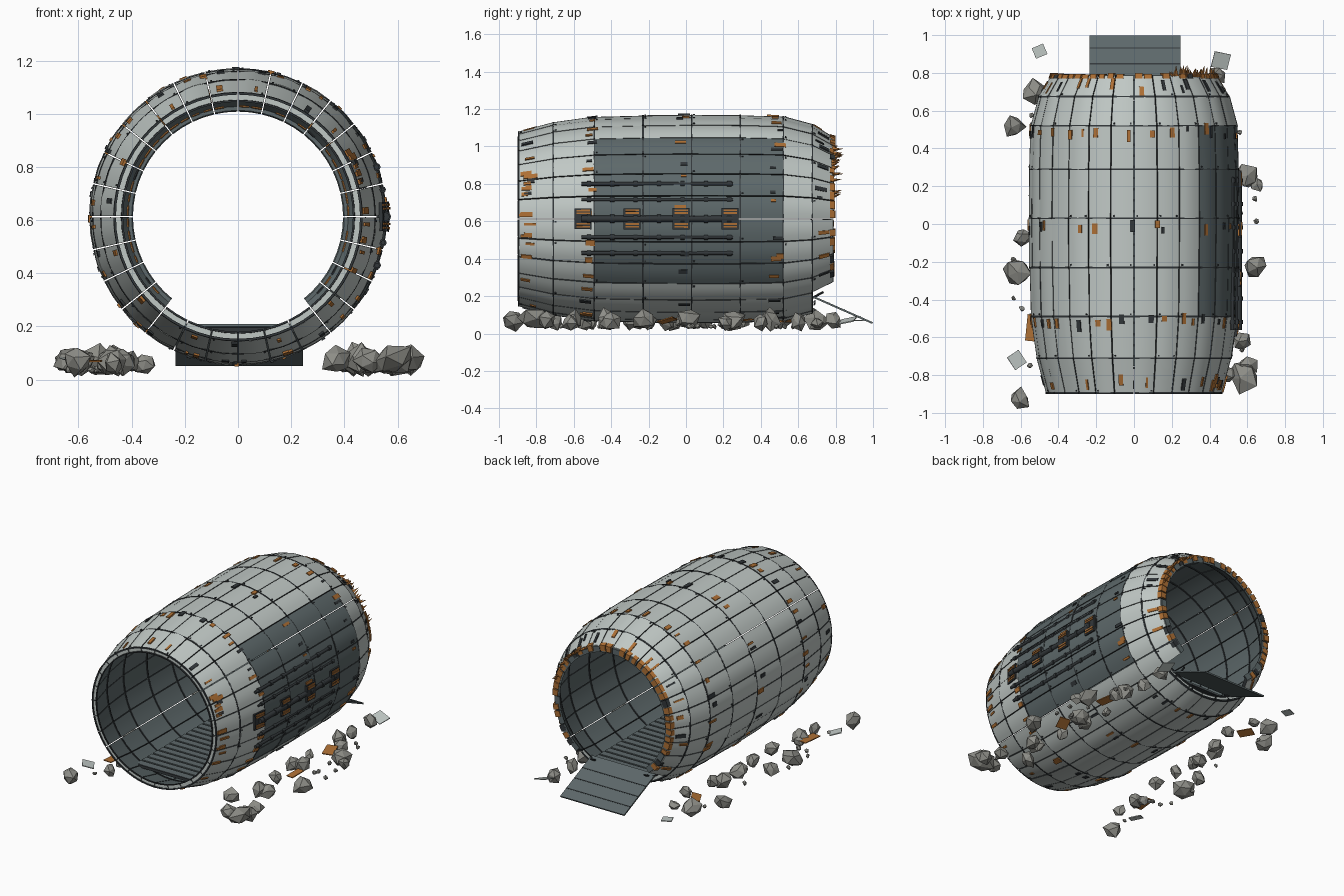
import bpy, bmesh, random
from math import sin, cos, pi, radians, sqrt, atan2
from mathutils import Matrix, Vector, Euler

random.seed(7)
if "Cube" in bpy.data.objects:
    bpy.data.objects.remove(bpy.data.objects["Cube"])


def material(name, *rgb):
    m = bpy.data.materials.new(name)
    m.use_nodes = True
    m.diffuse_color = (*rgb, 1)
    bsdf = next(n for n in m.node_tree.nodes if n.type == 'BSDF_PRINCIPLED')
    bsdf.inputs["Base Color"].default_value = (*rgb, 1)
    return m


MATS = [material("pale_metal", .53, .58, .56), material("slate_metal", .11, .14, .145),
        material("dark_frame", .032, .038, .042), material("rust", .42, .16, .035),
        material("rock", .27, .27, .245)]
PALE, SLATE, DARK, RUST, ROCK = range(5)

# Hull layout: seam positions along y, hull radius at each, stave count
SEAMS = [-.895, -.71, -.49, -.23, .03, .29, .52, .675, .785]
RADII = [.465, .515, .546, .553, .556, .554, .547, .505, .437]
STAVES, AXIS_Z = 28, .613
STEP = 2 * pi / STAVES
LAST = len(SEAMS) - 1
MISSING = range(18, 24)       # staves left out of the last ring, above the ramp


def hull_radius(y):
    y = min(max(y, SEAMS[0]), SEAMS[-1])
    for k in range(LAST):
        if y <= SEAMS[k + 1]:
            t = (y - SEAMS[k]) / (SEAMS[k + 1] - SEAMS[k])
            return RADII[k] + t * (RADII[k + 1] - RADII[k])


def on_hull(a, y, lift=0):
    r = hull_radius(y) + lift
    return Vector((r * cos(a), y, AXIS_Z + r * sin(a)))


def plate(bm, a0, a1, y0, y1, low, high, outer, inner=DARK, ends=DARK, cuts=1, bulge=0):
    """Curved slab following the hull between two angles and two y values."""
    rows = []
    for k in range(cuts + 1):
        t = k / cuts
        a, top = a0 + (a1 - a0) * t, high + bulge * 4 * t * (1 - t)
        rows.append([bm.verts.new(on_hull(a, y, h)) for y, h in
                     ((y0, low), (y1, low), (y1, top), (y0, top))])
    for p, q in zip(rows, rows[1:]):
        for j, m in enumerate((inner, ends, outer, ends)):
            n = (j + 1) % 4
            bm.faces.new((p[j], p[n], q[n], q[j])).material_index = m
    bm.faces.new(rows[0][::-1]).material_index = ends if outer == RUST else DARK
    bm.faces.new(rows[-1]).material_index = ends if outer == RUST else DARK


def paint(bm, verts, m):
    for f in {f for v in verts for f in v.link_faces}:
        f.material_index = m


def box(bm, centre, size, m, turn=(0, 0, 0)):
    mat = Matrix.LocRotScale(Vector(centre), Euler(turn), Vector(size))
    paint(bm, bmesh.ops.create_cube(bm, size=1, matrix=mat)["verts"], m)


def rod(bm, start, end, r, m, r2=None, sides=8):
    start, end = Vector(start), Vector(end)
    d = end - start
    mat = Matrix.Translation((start + end) / 2) @ d.to_track_quat('Z', 'Y').to_matrix().to_4x4()
    paint(bm, bmesh.ops.create_cone(bm, cap_ends=True, segments=sides, radius1=r,
          radius2=r if r2 is None else r2, depth=d.length, matrix=mat)["verts"], m)


def finish(bm, name, smooth=None):
    bmesh.ops.recalc_face_normals(bm, faces=bm.faces[:])
    mesh = bpy.data.meshes.new(name)
    bm.to_mesh(mesh)
    bm.free()
    for m in MATS:
        mesh.materials.append(m)
    ob = bpy.data.objects.new(name, mesh)
    bpy.context.collection.objects.link(ob)
    if smooth:
        bpy.ops.object.select_all(action='DESELECT')
        ob.select_set(True)
        bpy.context.view_layer.objects.active = ob
        bpy.ops.object.shade_smooth_by_angle(angle=radians(smooth))


# Hull panels, slightly pillowed and separated by narrow see-through gaps
bm = bmesh.new()
for k in range(LAST):
    for i in range(STAVES):
        if k == LAST - 1 and i in MISSING:
            continue
        dark_side = 2 <= k <= 5 and (i <= 3 or i >= STAVES - 3)
        gap = .0024 / RADII[k]
        skin = SLATE if dark_side else PALE
        plate(bm, i * STEP + gap, (i + 1) * STEP - gap, SEAMS[k] + .002, SEAMS[k + 1] - .002,
              -.028, random.uniform(-.002, .001), skin, SLATE, skin, 4, random.uniform(.001, .005))
finish(bm, "hull_panels", 35)

# Ring frames along the seams, broken at the stave gaps
bm = bmesh.new()
for k, y in enumerate(SEAMS):
    for i in range(STAVES):
        if k == LAST and i in MISSING:
            continue
        gap = .0024 / RADII[k]
        a0, a1 = i * STEP + gap, (i + 1) * STEP - gap
        if k == LAST:
            plate(bm, a0, a1, y - .008, y + .004, -.042, -.004, SLATE, SLATE, SLATE, 2)
        else:
            plate(bm, a0, a1, y - .0045, y + .0045, -.006, .003, DARK, cuts=2)
            plate(bm, a0, a1, y - .005, y + .005, -.033, -.026, DARK, cuts=2)
finish(bm, "ring_frames", 35)

# Bolts at the panel corners
bm = bmesh.new()
for y in SEAMS[:-1]:
    for i in range(STAVES):
        if random.random() < .45:
            a = i * STEP + random.choice((-.03, .03))
            plate(bm, a - .007, a + .007, y + .008, y + .017, -.004, .006, DARK)
finish(bm, "bolts")

# Rusty and dark scraps beside the main seams
bm = bmesh.new()
for y, count in ((-.84, 30), (-.52, 36), (-.015, 24), (.485, 32), (.725, 26)):
    for n in range(count):
        a = random.uniform(-.5, .8) if y < -.8 and n % 2 else 2 * pi * (n + random.random()) / count
        if y > .7 and 3.9 < a < 5.5:
            continue
        w, d = random.uniform(.01, .027), random.uniform(.014, .033)
        s = y + random.uniform(-.022, .022)
        plate(bm, a - w, a + w, s - d, s + d, -.006, .008,
              *([random.choice((RUST, RUST, DARK))] * 3))
finish(bm, "seam_scraps")

# Corroded back rim with torn spikes
bm = bmesh.new()
for i in range(STAVES * 2):
    if i // 2 in MISSING or random.random() < .2:
        continue
    a, w = (i + .5) * STEP / 2, random.uniform(.03, .052)
    m = RUST if random.random() < .7 else DARK
    plate(bm, a - w, a + w, .770, random.uniform(.790, .80), -.032, .007, m, m, m)
for n in range(26):
    a = radians(random.uniform(12, 68))
    tip = on_hull(a + random.uniform(-.05, .05), .785, random.uniform(-.01, .02))
    tip.y = random.uniform(.81, .845)
    rod(bm, on_hull(a, .775, -.012), tip, .012, RUST, 0, 4)
finish(bm, "torn_back_rim")

# Conduits along the dark flank
bm = bmesh.new()
for z, r in ((.80, .010), (.715, .007), (.613, .017), (.515, .009), (.43, .010)):
    x = sqrt(.554 ** 2 - (z - AXIS_Z) ** 2)
    rod(bm, (x, -.56, z), (x, .25, z), r, DARK)
    for n in range(7):
        y = -.53 + n * .125
        rod(bm, (x, y, z), (x, y + .022, z), r + .005, DARK)
finish(bm, "flank_conduits", 50)

# Junction boxes with rusty slats
bm = bmesh.new()
for n in range(4):
    y = -.55 + n * .262
    plate(bm, -.1, .1, y - .046, y + .046, -.01, .014, DARK, cuts=2)
    for a in (-.075, -.048, .055, .08):
        plate(bm, a - .008, a + .008, y - .036, y + .036, .01, .018, RUST, RUST, RUST)
finish(bm, "junction_boxes")

# Plank floor inside the hull, on a dark bed with an edge beam
bm = bmesh.new()
box(bm, (0, -.05, .183), (.46, 1.4, .008), DARK)
box(bm, (0, -.762, .187), (.42, .012, .018), DARK)
for n in range(24):
    box(bm, (0, -.73 + n * .059, .189), (.47, .046, .01), SLATE)
finish(bm, "floor_planks")

# Boarding ramp with battens and props
bm = bmesh.new()
top, foot = Vector((.005, .66, .205)), Vector((.005, .997, .056))
tilt = atan2(foot.z - top.z, foot.y - top.y)
box(bm, (top + foot) / 2, (.48, (foot - top).length, .01), SLATE, (tilt, 0, 0))
for t in (.3, .55, .8):
    box(bm, top.lerp(foot, t) + Vector((0, .002, .004)), (.48, .006, .005), DARK, (tilt, 0, 0))
for x in (-.2, .2):
    rod(bm, (x, .665, .185), (x, .735, .222), .006, DARK)
finish(bm, "boarding_ramp")

# Rubble: main boulders (x, y, size), then smaller random stones
bm = bmesh.new()
boulders = [(-.53, .70, .075), (-.64, .52, .06), (-.59, -.07, .05), (-.62, -.25, .075),
            (-.61, -.93, .066), (.64, -.22, .07), (.59, .25, .065), (.65, .21, .045),
            (.58, -.81, .09), (.6, -.75, .06), (.57, -.62, .045), (.44, .79, .055),
            (.46, -.42, .065), (.47, .02, .065), (.45, .45, .065), (-.47, -.55, .065),
            (-.46, .25, .065), (-.45, .05, .05)]
for n in range(16):
    boulders.append(((-1) ** n * random.uniform(.35, .5), -.8 + n * .1, random.uniform(.035, .06)))
for n in range(16):
    boulders.append(((-1) ** n * random.uniform(.5, .66), random.uniform(-.8, .85), .016))
for x, y, s in boulders:
    size = Vector((s * random.uniform(.85, 1.15), s * random.uniform(.85, 1.15), min(s, .062)))
    spin = Euler((random.uniform(-.4, .4), random.uniform(-.4, .4), random.uniform(0, 6)))
    mat = Matrix.LocRotScale(Vector((x, y, .025 + size.z * .8)), spin, size)
    verts = bmesh.ops.create_icosphere(bm, subdivisions=1, radius=1)["verts"]
    for v in verts:
        v.co = mat @ (v.co * random.uniform(.68, 1.15))
        v.co.z = max(v.co.z, .005)
    paint(bm, verts, ROCK)
finish(bm, "rubble")

# Fallen hull plates lying around
bm = bmesh.new()
for x, y, w, d, m, yaw in ((-.5, .915, .065, .06, PALE, .4), (.46, .865, .09, .085, PALE, -.2),
                           (-.62, -.72, .075, .08, PALE, .6), (-.54, -.55, .06, .14, RUST, -.1),
                           (.48, .3, .07, .11, RUST, .3), (.5, -.1, .07, .09, RUST, -.4),
                           (-.46, .55, .06, .1, RUST, .5)):
    box(bm, (x, y, .07), (w, d, .006), m, (random.uniform(-.3, .3), random.uniform(-.3, .3), yaw))
finish(bm, "fallen_plates")
